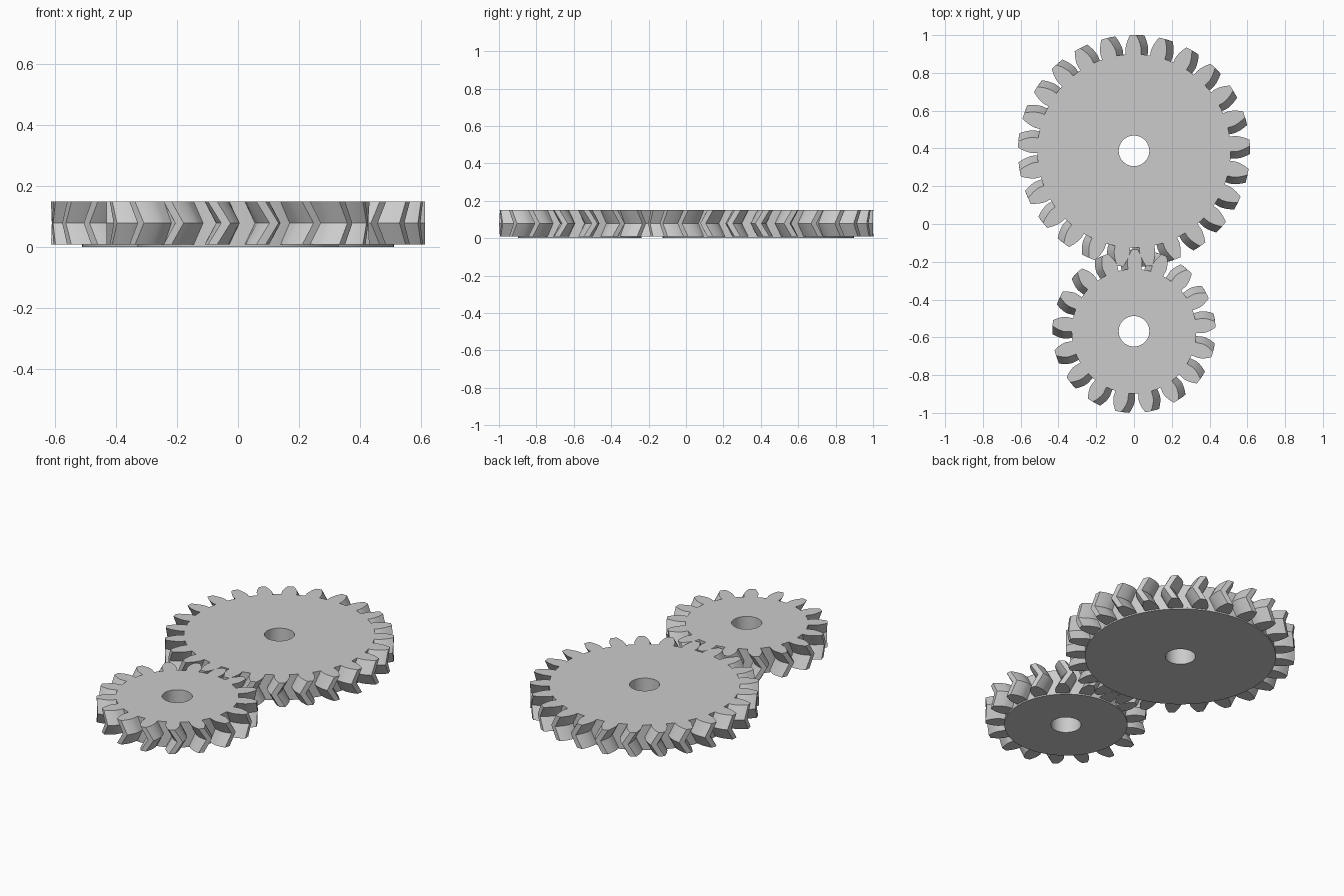
import bpy, bmesh
from math import pi, sin, cos, acos, tan, radians

cube = bpy.data.objects.get("Cube")
if cube:
    bpy.data.objects.remove(cube, do_unlink=True)

MODULE = 0.0455
PRESSURE = radians(20)
HEIGHT, STEP, BORE = 0.15, 0.008, 0.081

gray = bpy.data.materials.new("plain gray")
gray.use_nodes = True
color = (0.6, 0.6, 0.6, 1)
gray.diffuse_color = color
gray.node_tree.nodes["Principled BSDF"].inputs["Base Color"].default_value = color


def involute(a):
    return tan(a) - a


def tooth_outline(teeth):
    """Polar points (radius, angle) of a complete involute gear."""
    pitch = MODULE * teeth / 2
    base = pitch * cos(PRESSURE)
    root, tip = pitch - 1.25 * MODULE, pitch + MODULE

    def half_angle(r):
        return pi / (2 * teeth) + involute(PRESSURE) - involute(acos(min(1, base / r)))

    start = max(base, root)
    radii = [start + (tip - start) * i / 6 for i in range(7)]
    if root < base:
        radii.insert(0, root)
    right = [(r, -half_angle(r)) for r in radii]
    left = [(r, -a) for r, a in reversed(right)]
    gap = [(root, pi / teeth)]
    one = right + [(tip, 0)] + left + gap
    return [(r, a + 2 * pi * k / teeth) for k in range(teeth) for r, a in one]


def circle(r, n):
    return [(r, 2 * pi * i / n) for i in range(n)]


def build(name, outline, levels, y):
    """Stack the outline at (z, twist) levels, with a round bore and flat caps."""
    bm = bmesh.new()

    def walls(points, stack):
        rings = [[bm.verts.new((r * cos(a + t), r * sin(a + t), z)) for r, a in points]
                 for z, t in stack]
        n = len(points)
        for low, high in zip(rings, rings[1:]):
            for i in range(n):
                j = (i + 1) % n
                bm.faces.new((low[i], low[j], high[j], high[i]))
        return rings[0], rings[-1]

    outer = walls(outline, levels)
    inner = walls(circle(BORE, 48), [(levels[0][0], 0), (levels[-1][0], 0)])
    for loop, hole in zip(outer, inner):
        edges = [bm.edges.get((ring[i - 1], ring[i]))
                 for ring in (loop, hole) for i in range(len(ring))]
        bmesh.ops.triangle_fill(bm, edges=edges, use_beauty=True)
    bmesh.ops.recalc_face_normals(bm, faces=bm.faces)
    mesh = bpy.data.meshes.new(name)
    bm.to_mesh(mesh)
    bm.free()
    mesh.materials.append(gray)
    obj = bpy.data.objects.new(name, mesh)
    obj.location.y = y
    bpy.context.collection.objects.link(obj)
    bpy.ops.object.select_all(action='DESELECT')
    obj.select_set(True)
    bpy.context.view_layer.objects.active = obj
    bpy.ops.object.shade_smooth_by_angle(angle=radians(25))


def herringbone_gear(name, teeth, y, phase, hand):
    twist = hand * radians(100 / teeth)
    middle = (HEIGHT + STEP) / 2
    levels = [(STEP, phase + twist), (middle, phase), (HEIGHT, phase + twist)]
    build(name + "_gear", tooth_outline(teeth), levels, y)
    # thin round boss under the teeth
    root = MODULE * (teeth / 2 - 1.25)
    build(name + "_base_disc", circle(root, 96), [(0, 0), (STEP, 0)], y)


# meshing pair with opposite helix directions
herringbone_gear("large", 25, 0.387, 0, 1)
herringbone_gear("small", 17, -0.568, pi, -1)
